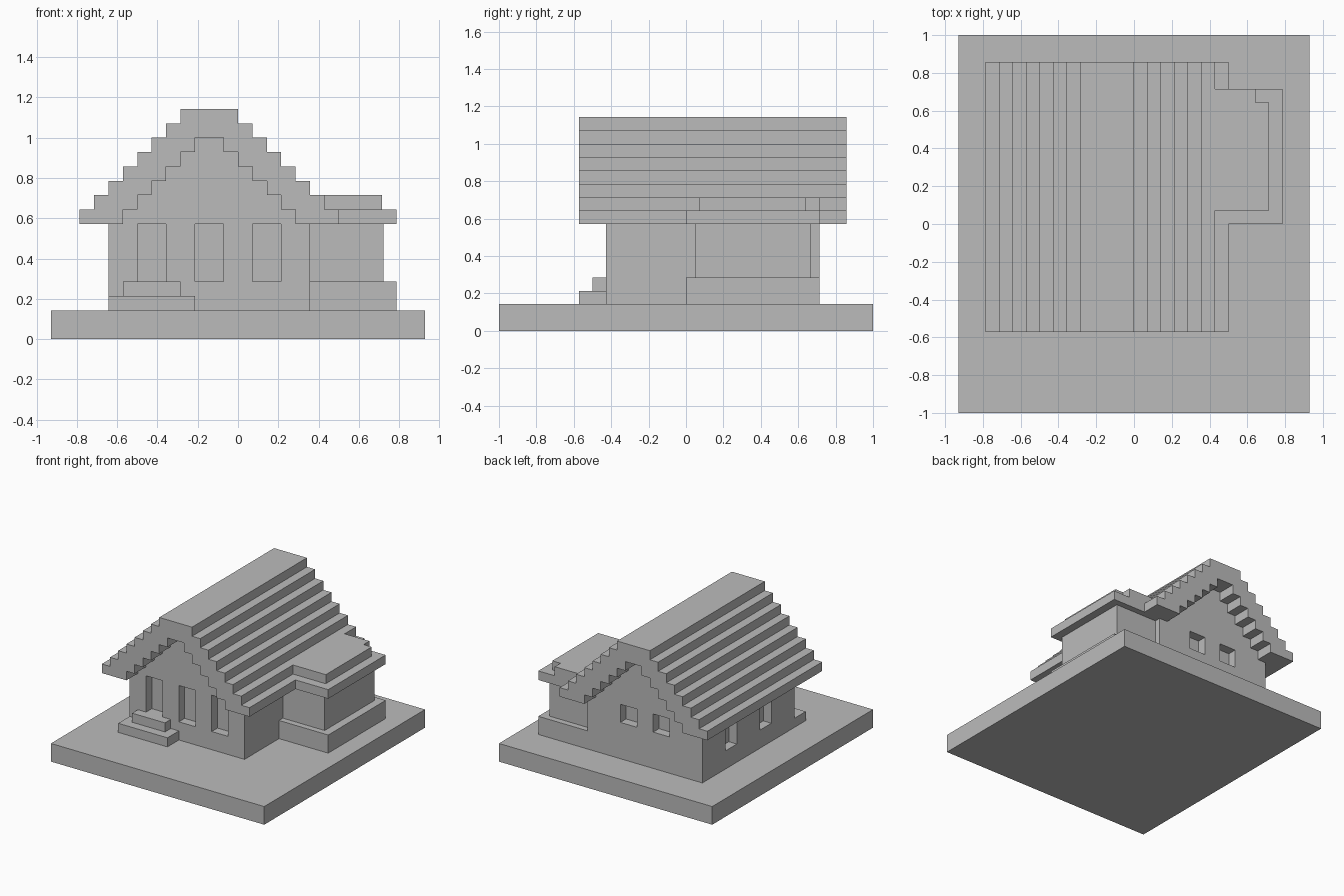
import bpy, bmesh

if "Cube" in bpy.data.objects:
    bpy.data.objects.remove(bpy.data.objects["Cube"])

U = 1 / 14  # everything sits on a grid of 28 blocks

grey = bpy.data.materials.new("plain_grey")
grey.diffuse_color = (0.5, 0.5, 0.5, 1)
grey.use_nodes = True
grey.node_tree.nodes["Principled BSDF"].inputs["Base Color"].default_value = grey.diffuse_color


def finish(name, bm):
    bmesh.ops.recalc_face_normals(bm, faces=bm.faces)
    bmesh.ops.scale(bm, vec=(U, U, U), verts=bm.verts)
    me = bpy.data.meshes.new(name)
    bm.to_mesh(me)
    bm.free()
    me.materials.append(grey)
    ob = bpy.data.objects.new(name, me)
    bpy.context.collection.objects.link(ob)
    return ob


def add_box(bm, x0, x1, y0, y1, z0, z1):
    vs = bmesh.ops.create_cube(bm, size=1)["verts"]
    for v in vs:
        v.co.x = x0 if v.co.x < 0 else x1
        v.co.y = y0 if v.co.y < 0 else y1
        v.co.z = z0 if v.co.z < 0 else z1


def box(name, *dims):
    bm = bmesh.new()
    add_box(bm, *dims)
    return finish(name, bm)


def extrude(name, profile, y0, y1):
    bm = bmesh.new()
    face = bm.faces.new([bm.verts.new((x, y0, z)) for x, z in profile])
    geo = bmesh.ops.extrude_face_region(bm, geom=[face])["geom"]
    for v in geo:
        if isinstance(v, bmesh.types.BMVert):
            v.co.y = y1
    return finish(name, bm)


def stairs(half, steps):
    # stepped gable outline from left foot over the ridge to right foot
    left = []
    for k in range(steps):
        left += [(-2 - half + k, 8 + k), (-2 - half + k, 9 + k)]
    return left + [(-4 - x, z) for x, z in reversed(left)]


# ground slab
box("ground_slab", -13, 13, -14, 14, 0, 2)

# house walls with stepped gables
walls = extrude("house_walls", [(-9, 2), (-9, 8)] + stairs(6, 6) + [(5, 8), (5, 2)], -6, 10)

# door and window recesses, one block deep
bm = bmesh.new()
for x in (-7, -3, 1):
    add_box(bm, x, x + 2, -6.5, -5, 4, 8)
for x in (-5, -1):
    add_box(bm, x, x + 2, 9, 10.5, 6, 8)
for y in (-2, 4):
    add_box(bm, -9.5, -8.02, y, y + 2, 4, 8.2)
cutter = finish("window_cutter", bm)
cutter.hide_render = True
cutter.hide_viewport = True
cutter.display_type = 'WIRE'
mod = walls.modifiers.new("windows", 'BOOLEAN')
mod.operation = 'DIFFERENCE'
mod.solver = 'EXACT'
mod.object = cutter

# stepped roof shell overhanging both gables
extrude("main_roof", stairs(9, 8) + stairs(6, 6)[::-1], -8, 12)

# front steps
box("lower_step", -9, -3, -8, -6, 2, 3)
box("upper_step", -8, -4, -7, -6, 3, 4)

# side room
box("side_room_base", 5, 11, 0, 10, 2, 4)
box("side_room_walls", 5, 10.1, 0.67, 9.33, 4, 8)
box("side_roof_eave", 5, 11, 0, 10, 8, 9)
box("side_roof_top", 5, 10, 1, 9, 9, 10)
box("side_roof_back_block", 5, 9, 9, 10, 9, 10)
